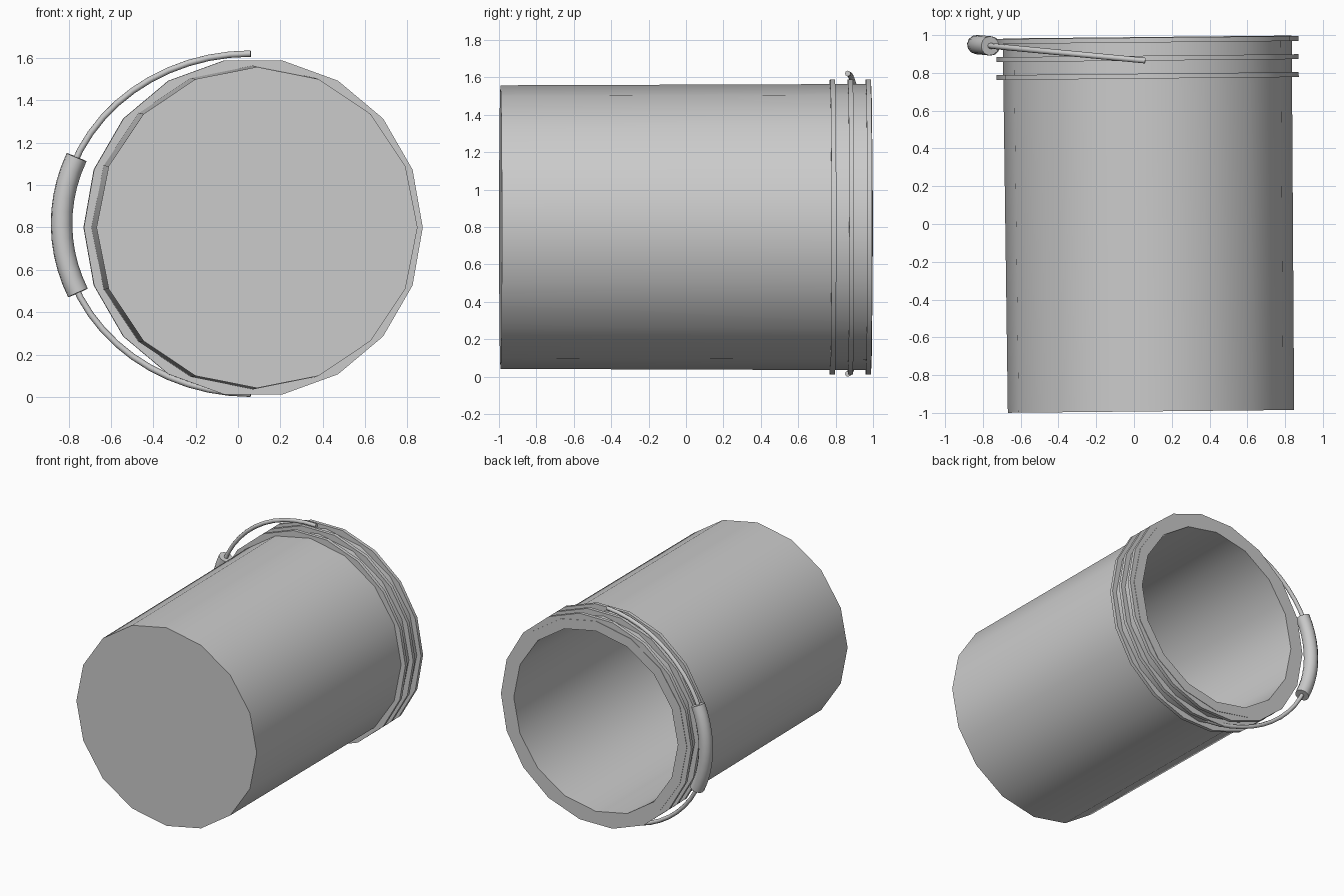
import bpy, bmesh, math
from math import cos, sin, pi

cube = bpy.data.objects.get("Cube")
if cube:
    bpy.data.objects.remove(cube, do_unlink=True)

grey = bpy.data.materials.new("plain grey")
grey.use_nodes = True
grey.diffuse_color = (0.6, 0.6, 0.6, 1)
grey.node_tree.nodes["Principled BSDF"].inputs["Base Color"].default_value = (0.6, 0.6, 0.6, 1)

CENTRE = (0.08, 0, 0.8)
TILT = math.radians(0.57)


def finish(obj, angle):
    """Give the part its material and smooth shading with sharp corners."""
    bpy.ops.object.select_all(action="DESELECT")
    bpy.context.view_layer.objects.active = obj
    obj.select_set(True)
    if obj.type == "CURVE":
        bpy.ops.object.convert(target="MESH")
        obj = bpy.context.object
    obj.data.materials.clear()
    obj.data.materials.append(grey)
    bpy.ops.object.shade_smooth_by_angle(angle=math.radians(angle))


def lathe(name, profile, sides):
    """Turn a closed (radius, y) profile around the bucket's lying axis."""
    bm = bmesh.new()
    loops = []
    for i in range(sides):
        a = 2 * pi * i / sides
        loops.append([bm.verts.new((r * cos(a), y, r * sin(a))) for r, y in profile])
    n = len(profile)
    for i in range(sides):
        p, q = loops[i], loops[(i + 1) % sides]
        for j in range(n):
            k = (j + 1) % n
            if profile[j][0] + profile[k][0] > 0:
                bm.faces.new((p[j], p[k], q[k], q[j]))
    bmesh.ops.remove_doubles(bm, verts=bm.verts, dist=1e-5)
    bmesh.ops.recalc_face_normals(bm, faces=bm.faces)
    mesh = bpy.data.meshes.new(name)
    bm.to_mesh(mesh)
    bm.free()
    obj = bpy.data.objects.new(name, mesh)
    bpy.context.collection.objects.link(obj)
    obj.location = CENTRE
    obj.rotation_euler.z = TILT
    finish(obj, 40)


def arc_tube(name, start, end, steps, radius, resolution):
    """Round tube along part of the handle's arc (degrees, 90 is the top end)."""
    curve = bpy.data.curves.new(name, "CURVE")
    curve.dimensions = "3D"
    curve.bevel_depth = radius
    curve.bevel_resolution = resolution
    curve.use_fill_caps = True
    spline = curve.splines.new("POLY")
    spline.points.add(steps)
    for i, point in enumerate(spline.points):
        a = math.radians(start + (end - start) * i / steps)
        x = 0.06 + 0.893 * cos(a)
        point.co = (x, 0.865 + 0.095 * (0.06 - x), 0.818 + 0.803 * sin(a), 1)
    obj = bpy.data.objects.new(name, curve)
    bpy.context.collection.objects.link(obj)
    finish(obj, 50)


# Hollow bucket with its closed end at the front
lathe("bucket_body", [(0, -0.992), (0.758, -0.992), (0.765, 0.99),
                      (0.69, 0.99), (0.685, -0.95), (0, -0.95)], 16)

# Three raised bands near the open end
for name, y in (("lower_band", 0.783), ("middle_band", 0.878), ("rim_band", 0.974)):
    lathe(name, [(0.75, y - 0.013), (0.80, y - 0.013),
                 (0.80, y + 0.013), (0.75, y + 0.013)], 18)

# Wire handle and its grip
arc_tube("handle_wire", 90, 270, 28, 0.015, 2)
arc_tube("handle_grip", 157, 204, 10, 0.051, 4)
